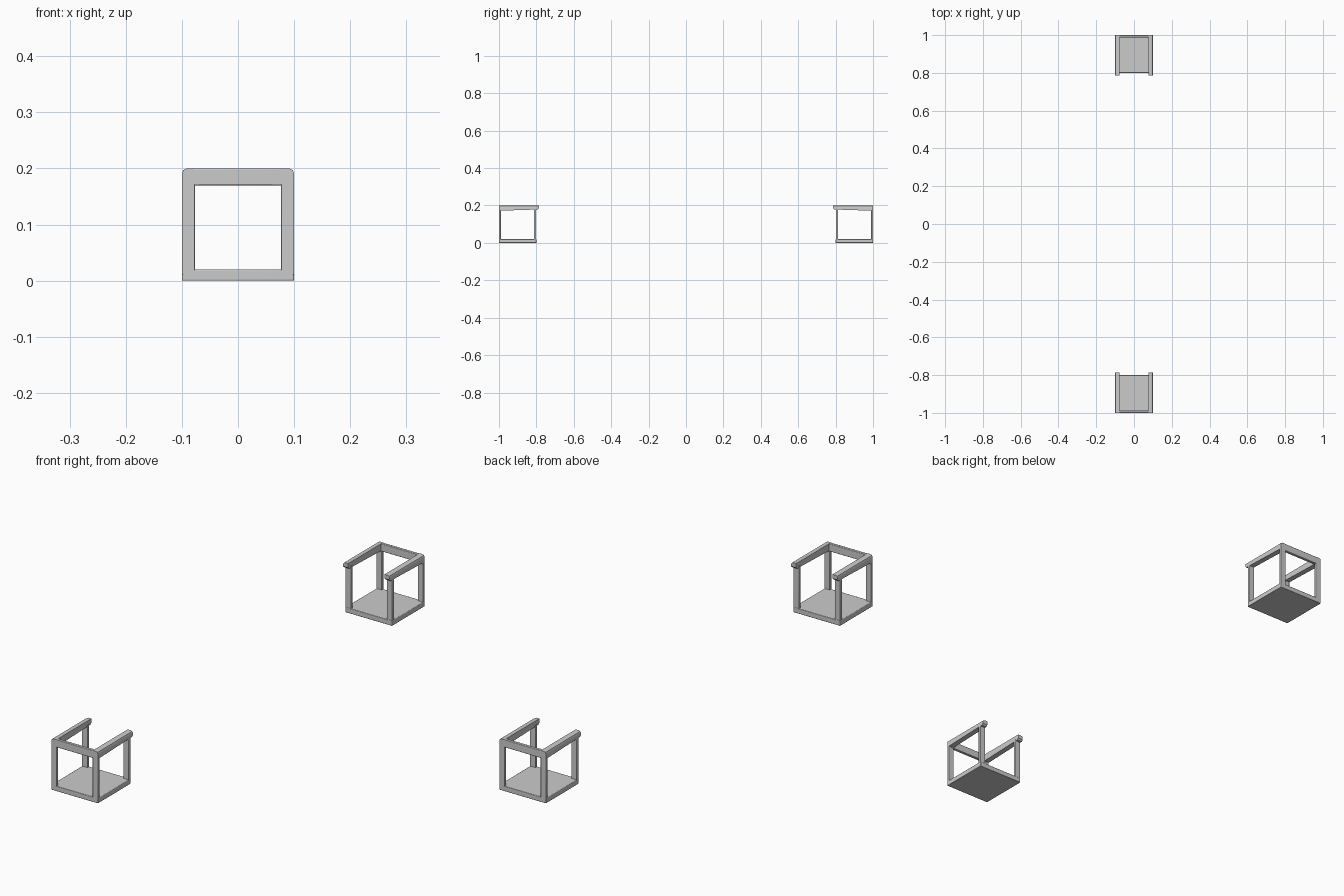
import bpy, bmesh, math
from mathutils import Matrix

if "Cube" in bpy.data.objects:
    bpy.data.objects.remove(bpy.data.objects["Cube"])

# Each chair is modelled facing +y with its back at y = -1, then turned for the twin
TURNS = {"front": Matrix.Identity(4), "back": Matrix.Rotation(math.pi, 4, 'Z')}


def finish(name, bm, turn):
    bm.transform(turn)
    bmesh.ops.recalc_face_normals(bm, faces=bm.faces)
    mesh = bpy.data.meshes.new(name)
    bm.to_mesh(mesh)
    bm.free()
    obj = bpy.data.objects.new(name, mesh)
    bpy.context.collection.objects.link(obj)
    return obj


def box(name, x, y, z, turn, bevel=0.0):
    bm = bmesh.new()
    bmesh.ops.create_cube(bm, size=1)
    for v in bm.verts:
        for i, (lo, hi) in enumerate((x, y, z)):
            v.co[i] = lo if v.co[i] < 0 else hi
    obj = finish(name, bm, turn)
    if bevel:
        mod = obj.modifiers.new("soft_edges", 'BEVEL')
        mod.width, mod.segments = bevel, 2
    return obj


def armrest(name, side, turn):
    # Side profile (y, z) with a clipped tip, swept across the arm width
    profile = [(-1, 0.172), (-0.81, 0.178), (-0.792, 0.178),
               (-0.786, 0.184), (-0.786, 0.2), (-1, 0.2)]
    bm = bmesh.new()
    face = bm.faces.new([bm.verts.new((side * 0.078, y, z)) for y, z in profile])
    out = bmesh.ops.extrude_face_region(bm, geom=[face])["geom"]
    moved = [g for g in out if isinstance(g, bmesh.types.BMVert)]
    bmesh.ops.translate(bm, verts=moved, vec=(side * 0.022, 0, 0))
    # Chamfer the outer top edge
    edge = [e for e in bm.edges if all(abs(v.co.x) > 0.09 and v.co.z > 0.199 for v in e.verts)]
    bmesh.ops.bevel(bm, geom=edge, offset=0.009, segments=2, profile=0.5, affect='EDGES')
    return finish(name, bm, turn)


for chair, turn in TURNS.items():
    # Seat slab and back rail
    box(f"{chair}_chair_seat", (-0.1, 0.1), (-1, -0.8), (0, 0.02), turn, 0.002)
    box(f"{chair}_chair_back_rail", (-0.091, 0.091), (-1, -0.988), (0.17, 0.2), turn, 0.002)
    # Posts and armrests on both sides
    for side, label in ((-1, "left"), (1, "right")):
        x = sorted((side * 0.077, side * 0.1))
        box(f"{chair}_chair_{label}_rear_post", x, (-1, -0.99), (0.01, 0.185), turn, 0.001)
        box(f"{chair}_chair_{label}_front_post", x, (-0.812, -0.801), (0.01, 0.185), turn, 0.001)
        armrest(f"{chair}_chair_{label}_armrest", side, turn)

# Smooth shading with sharp corners kept
bpy.ops.object.select_all(action='SELECT')
bpy.context.view_layer.objects.active = bpy.context.scene.objects[0]
bpy.ops.object.shade_smooth_by_angle(angle=math.radians(40))
